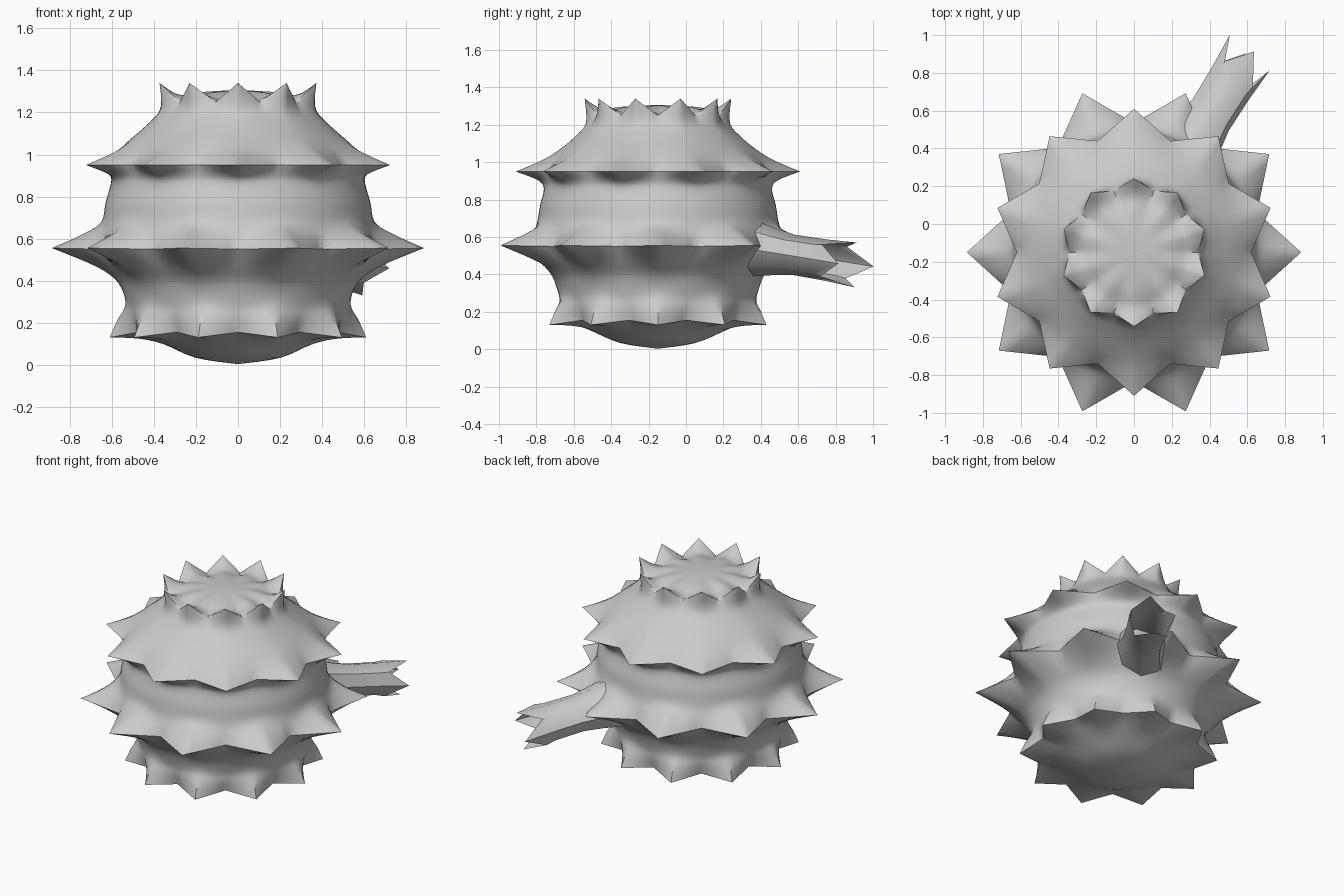
import bpy, math
from mathutils import Vector

if "Cube" in bpy.data.objects:
    bpy.data.objects.remove(bpy.data.objects["Cube"])

CY = -0.15      # body axis offset in y
SPIKES = 10     # spikes per ring
COLS = 12       # columns per spike
SUB = 4         # rows between profile points

# Paired profiles: (r, z) at angles 36k, then (r, z) at angles 18+36k.
# Sections break at each sharp spike ring.
SECTIONS = [
    [(0, .003, 0, .003), (.2, .033, .2, .033), (.36, .10, .36, .10),
     (.48, .125, .44, .135), (.61, .13, .50, .155)],
    [(.61, .13, .50, .155), (.575, .21, .52, .225), (.535, .29, .53, .29),
     (.57, .39, .565, .39), (.67, .465, .62, .46), (.885, .555, .685, .55)],
    [(.885, .555, .685, .55), (.73, .625, .665, .62), (.65, .68, .645, .68),
     (.63, .77, .63, .77), (.605, .86, .61, .86), (.605, .90, .645, .905),
     (.62, .95, .76, .95)],
    [(.62, .95, .76, .95), (.575, 1.01, .62, 1.01), (.52, 1.065, .53, 1.065),
     (.44, 1.135, .445, 1.135), (.375, 1.20, .385, 1.21),
     (.34, 1.25, .392, 1.34)],
    [(.34, 1.25, .392, 1.34), (.28, 1.262, .30, 1.285), (.2, 1.288, .21, 1.295),
     (.1, 1.302, .1, 1.302), (0, 1.305, 0, 1.305)],
]


def catmull(pts, i, t):
    p0, p1, p2, p3 = (pts[max(0, min(len(pts) - 1, i + k))] for k in (-1, 0, 1, 2))
    return tuple(.5 * (2 * b + (c - a) * t + (2 * a - 5 * b + 4 * c - d) * t * t
                       + (3 * b - a - 3 * c + d) * t ** 3)
                 for a, b, c, d in zip(p0, p1, p2, p3))


def make(name, verts, faces, angle):
    me = bpy.data.meshes.new(name)
    me.from_pydata(verts, [], faces)
    ob = bpy.data.objects.new(name, me)
    bpy.context.collection.objects.link(ob)
    bpy.ops.object.select_all(action='DESELECT')
    ob.select_set(True)
    bpy.context.view_layer.objects.active = ob
    bpy.ops.object.shade_smooth_by_angle(angle=math.radians(angle))
    return ob


def skin(rows, n):
    return [(r * n + i, r * n + (i + 1) % n, (r + 1) * n + (i + 1) % n, (r + 1) * n + i)
            for r in range(rows - 1) for i in range(n)]


# Spiked body: (profile, sharpness) rows
rows = []
for s, sec in enumerate(SECTIONS):
    for i in range(len(sec) - 1):
        for k in range(SUB):
            if s == 0 and i == 0 and k == 0:
                continue            # pole is added separately
            near_ring = (s > 0 and i == 0) or (i == len(sec) - 2 and s < 4)
            rows.append((catmull(sec, i, k / SUB), 1.0 if near_ring or (s > 0 and i + k == 0) else .4))

n = SPIKES * COLS
verts = []
for (ra, za, rb, zb), sharp in rows:
    for c in range(n):
        k, f = divmod(c, COLS)
        u = f / COLS * 2
        a0 = math.tau * k / SPIKES
        ends = (a0, a0 + math.pi / SPIKES)
        if u > 1:
            u, ends = 2 - u, (a0 + math.tau / SPIKES, a0 + math.pi / SPIKES)
        w = u * sharp + (1 - sharp) * (.5 - .5 * math.cos(math.pi * u))
        # straight star edges for the spikes, round elsewhere
        chord = Vector((ra * math.cos(ends[0]), ra * math.sin(ends[0]))).lerp(
            Vector((rb * math.cos(ends[1]), rb * math.sin(ends[1]))), u)
        ang = ends[0] + (ends[1] - ends[0]) * u
        r = ra + (rb - ra) * w
        arc = Vector((r * math.cos(ang), r * math.sin(ang)))
        p = arc.lerp(chord, min(1, abs(ra - rb) / .05))
        verts.append((p.x, p.y + CY, za + (zb - za) * w))
faces = skin(len(rows), n)
lo = len(verts)
verts += [(0, CY, .003), (0, CY, 1.305)]
last = (len(rows) - 1) * n
faces += [(lo, (i + 1) % n, i) for i in range(n)]
faces += [(lo + 1, last + i, last + (i + 1) % n) for i in range(n)]
make("spiked_body", verts, faces, 50)

# Open stem with a jagged four-pointed end
base, end = Vector((.27, .36, .54)), Vector((.613, .908, .45))
side, up = Vector((.105, -.095, .008)), Vector((.022, .005, .12))
axis = (end - base).normalized()
verts = []
for t, scale in ((0, 1.25), (.2, 1.05), (.4, .9), (.7, .92), (1, 1)):
    for i in range(8):
        a = math.tau * i / 8
        p = base.lerp(end, t) + (side * math.cos(a) + up * math.sin(a)) * scale
        if t == 1 and i % 2:
            p -= axis * .14         # notch between points
        verts.append(p)
make("stem", verts, skin(5, 8), 40)
